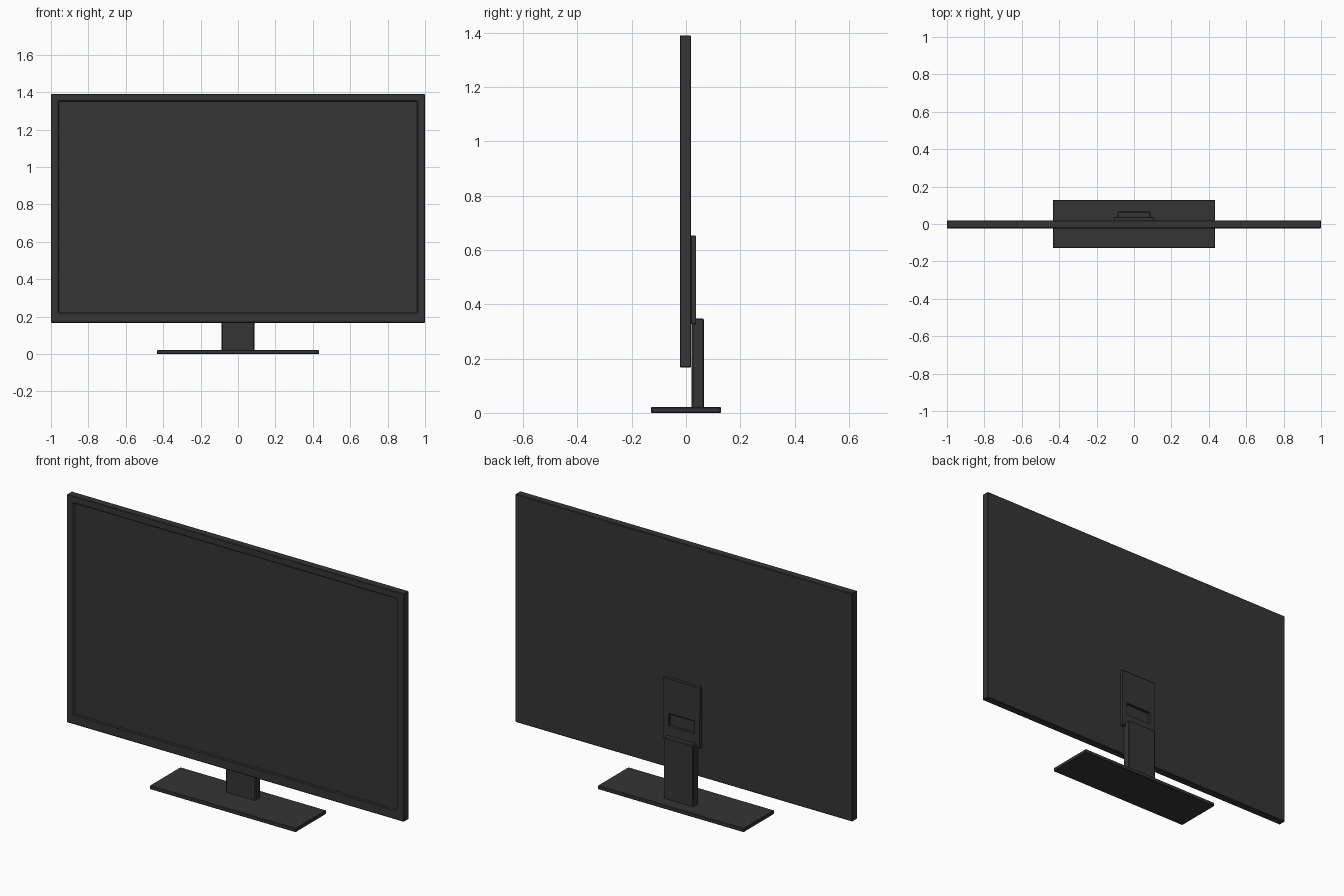
import bpy, bmesh
from mathutils import Vector

if "Cube" in bpy.data.objects:
    bpy.data.objects.remove(bpy.data.objects["Cube"])

black = bpy.data.materials.new("charcoal_plastic")
black.diffuse_color = (0.035, 0.035, 0.035, 1)
black.use_nodes = True
black.node_tree.nodes["Principled BSDF"].inputs["Base Color"].default_value = black.diffuse_color


def part(name, lo, hi, bevel, recess=None):
    """Box from lo to hi; recess = (y side, x half width, z low, z high, depth)."""
    lo, hi = Vector(lo), Vector(hi)
    bm = bmesh.new()
    bmesh.ops.create_cube(bm, size=1)
    for v in bm.verts:
        v.co = Vector([(a + b) / 2 + c * (b - a) for a, b, c in zip(lo, hi, v.co)])
    bm.normal_update()
    if recess:
        side, half, z0, z1, depth = recess
        face = next(f for f in bm.faces if f.normal.y * side > 0.9)
        bmesh.ops.inset_individual(bm, faces=[face], thickness=0.02)
        mid = (lo.z + hi.z) / 2
        for v in face.verts:
            v.co.x = half if v.co.x > 0 else -half
            v.co.z = z1 if v.co.z > mid else z0
        floor = bmesh.ops.extrude_discrete_faces(bm, faces=[face])["faces"][0]
        for v in floor.verts:
            v.co.y -= side * depth
        bmesh.ops.recalc_face_normals(bm, faces=bm.faces)
    mesh = bpy.data.meshes.new(name)
    bm.to_mesh(mesh)
    bm.free()
    mesh.materials.append(black)
    ob = bpy.data.objects.new(name, mesh)
    bpy.context.collection.objects.link(ob)
    mod = ob.modifiers.new("edge_bevel", "BEVEL")
    mod.width = bevel
    mod.segments = 1
    mod.limit_method = "ANGLE"
    return ob


# Display panel with a recessed screen on the front
part("display_panel", (-1, -0.023, 0.167), (1, 0.019, 1.39), 0.003,
     (-1, 0.96, 0.218, 1.353, 0.008))
# Mounting plate on the back, with a slot
part("mount_plate", (-0.108, 0.018, 0.327), (0.108, 0.037, 0.653), 0.002,
     (1, 0.076, 0.40, 0.465, 0.012))
# Stand
part("stand_neck", (-0.088, 0.021, 0.015), (0.088, 0.066, 0.348), 0.004)
part("stand_base", (-0.433, -0.129, 0), (0.433, 0.129, 0.021), 0.003)
